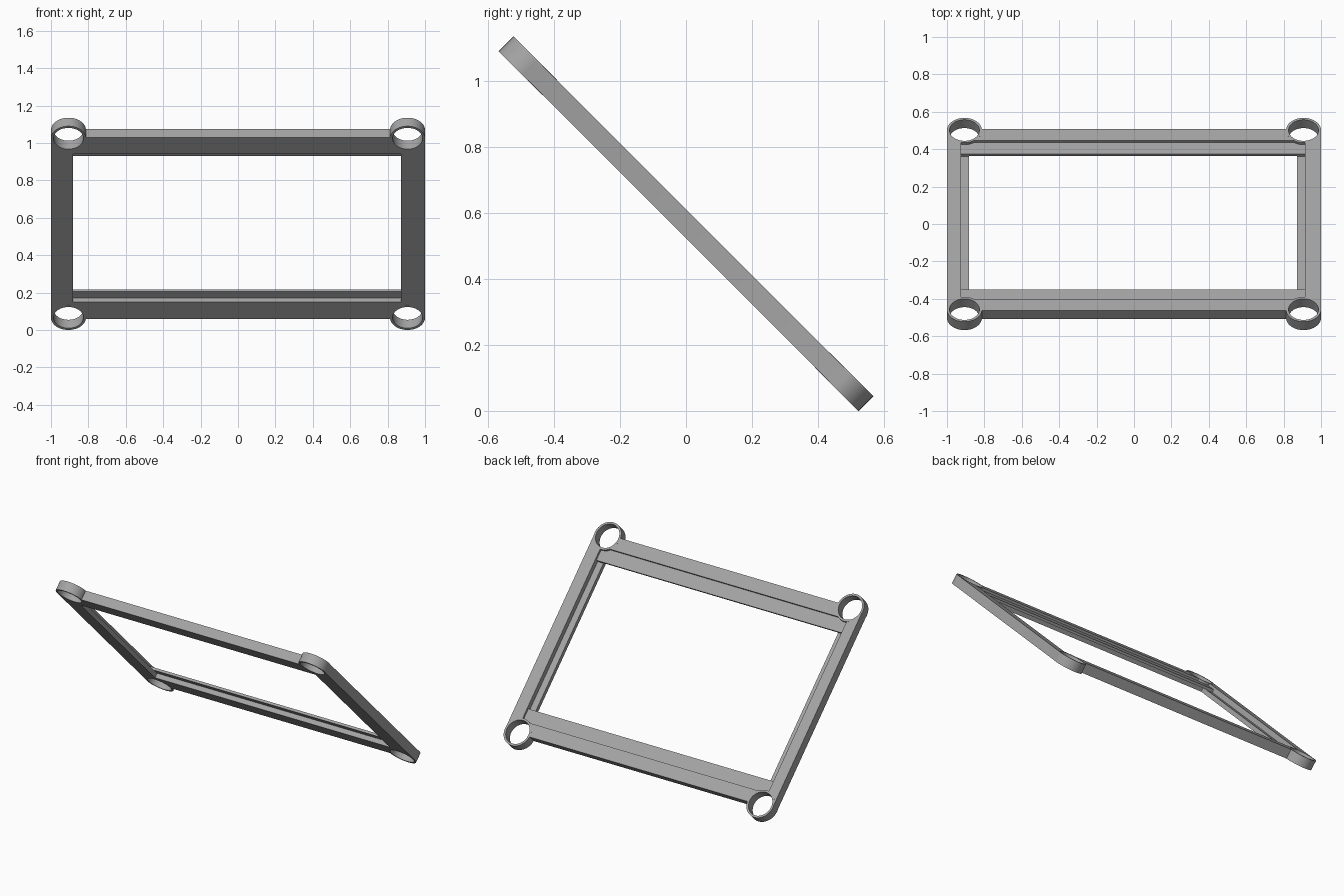
import bpy, math
from mathutils import Matrix

if "Cube" in bpy.data.objects:
    bpy.data.objects.remove(bpy.data.objects["Cube"])

HALF_T = 0.0315          # half thickness of the frame
RING_X, RING_Y = 0.9065, 0.677
RING_R, HOLE_R = 0.0935, 0.080

grey = bpy.data.materials.new("grey")
grey.diffuse_color = (0.37, 0.37, 0.37, 1)
grey.use_nodes = True
grey.node_tree.nodes["Principled BSDF"].inputs["Base Color"].default_value = grey.diffuse_color


def box(name, x0, x1, y0, y1, z0, z1):
    bpy.ops.mesh.primitive_cube_add(size=1)
    ob = bpy.context.object
    ob.name = name
    ob.data.transform(Matrix.Translation(((x0 + x1) / 2, (y0 + y1) / 2, (z0 + z1) / 2))
                      @ Matrix.Diagonal((x1 - x0, y1 - y0, z1 - z0, 1)))
    return ob


def cylinder(name, x, y, radius, depth):
    bpy.ops.mesh.primitive_cylinder_add(vertices=64, radius=radius, depth=depth)
    ob = bpy.context.object
    ob.name = name
    ob.data.transform(Matrix.Translation((x, y, 0)))
    return ob


def combine(base, other, operation):
    mod = base.modifiers.new(operation.lower(), 'BOOLEAN')
    mod.operation, mod.object, mod.solver = operation, other, 'EXACT'
    bpy.context.view_layer.objects.active = base
    bpy.ops.object.modifier_apply(modifier=mod.name)
    bpy.data.objects.remove(other, do_unlink=True)


# Flat slab that becomes the rectangular frame
frame = box("frame", -0.9985, 0.9985, -0.686, 0.686, -HALF_T, HALF_T)

# Stepped opening: lower window, middle gap between the lips, upper recess
combine(frame, box("lower_cut", -0.881, 0.872, -0.56, 0.56, -0.1, 0.0), 'DIFFERENCE')
combine(frame, box("middle_cut", -0.924, 0.915, -0.513, 0.513, -0.003, 0.1), 'DIFFERENCE')
combine(frame, box("upper_cut", -0.924, 0.915, -0.601, 0.601, 0.0165, 0.1), 'DIFFERENCE')

# Corner rings with through holes
corners = [(sx * RING_X, sy * RING_Y) for sx in (-1, 1) for sy in (-1, 1)]
for x, y in corners:
    combine(frame, cylinder("corner_ring", x, y, RING_R, 2 * HALF_T + 0.0004), 'UNION')
for x, y in corners:
    combine(frame, cylinder("corner_hole", x, y, HOLE_R, 0.3), 'DIFFERENCE')

# Tilt the frame 45 degrees and stand it on the floor
frame.data.transform(Matrix.Rotation(math.radians(-45), 4, 'X'))
low = min(v.co.z for v in frame.data.vertices)
frame.data.transform(Matrix.Translation((0, 0, -low)))

frame.data.materials.clear()
frame.data.materials.append(grey)
bpy.ops.object.select_all(action='DESELECT')
frame.select_set(True)
bpy.context.view_layer.objects.active = frame
bpy.ops.object.shade_smooth_by_angle(angle=math.radians(30))
